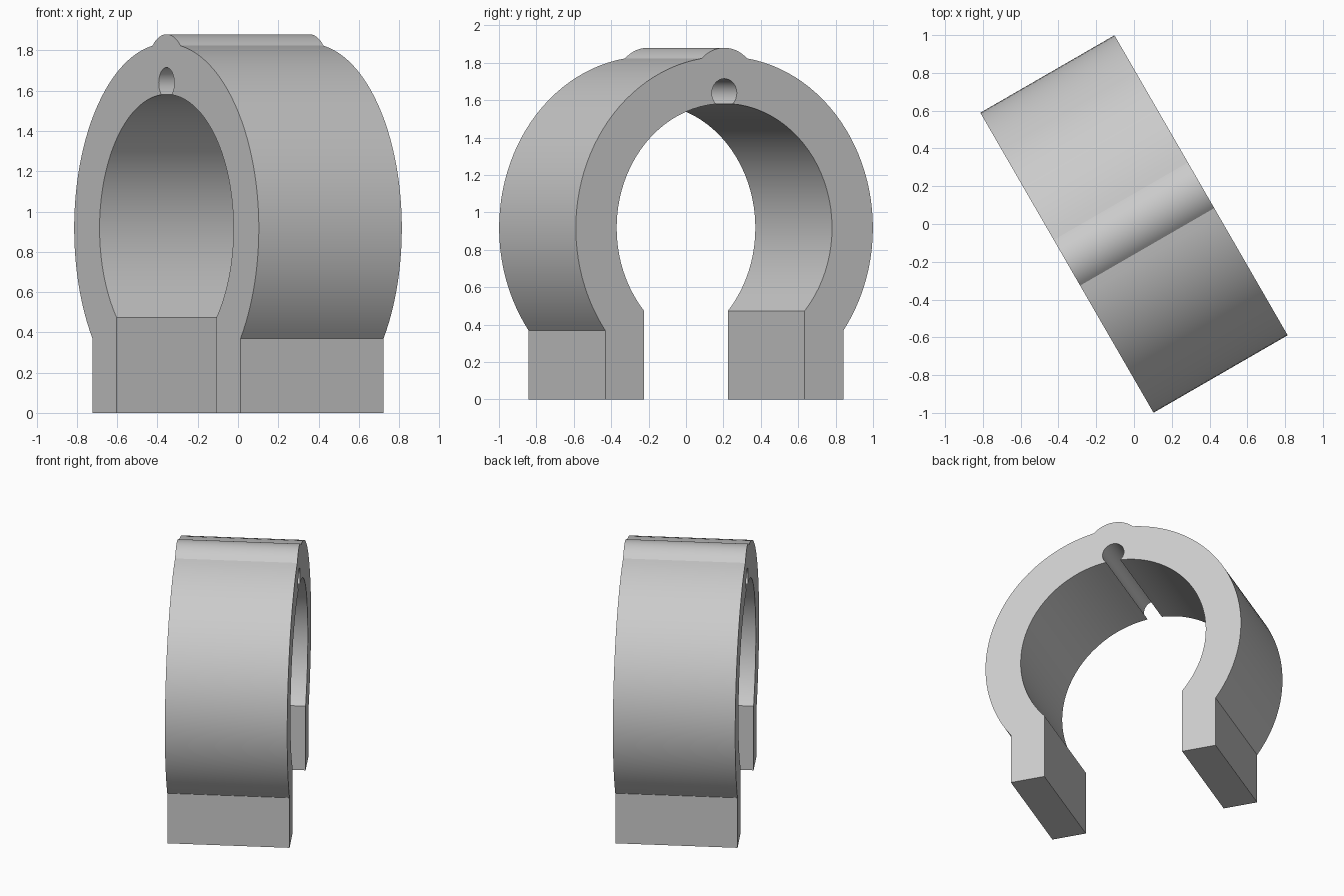
import bpy, bmesh, math

if "Cube" in bpy.data.objects:
    bpy.data.objects.remove(bpy.data.objects["Cube"])

CZ, R_OUT, R_IN = 0.917, 0.917, 0.665      # ring centre height and radii
LEG_OUT, LEG_IN = 0.735, 0.495             # leg faces, from the middle
BUMP_Z, BUMP_R = 1.68, 0.20                # raised rib on top
HOLE_Z, HOLE_R = 1.638, 0.077              # small groove in the roof
DEPTH = 0.82


def arc(cz, r, a0, a1, n):
    """Points on a circle, angle measured from straight up."""
    return [(r * math.sin(a0 + (a1 - a0) * i / n),
             cz + r * math.cos(a0 + (a1 - a0) * i / n)) for i in range(n + 1)]


def meet(cz, r, big_r):
    """Angle at which a small circle crosses the big ring circle."""
    d = cz - CZ
    return math.acos((big_r ** 2 - r ** 2 - d ** 2) / (2 * r * d))


# Half profile: outer line and inner line with equal point counts
t_bump, t_hole = meet(BUMP_Z, BUMP_R, R_OUT), meet(HOLE_Z, HOLE_R, R_IN)
outer = arc(BUMP_Z, BUMP_R, 0, t_bump, 8)
outer += arc(CZ, R_OUT, math.asin(outer[-1][0] / R_OUT),
             math.pi - math.asin(LEG_OUT / R_OUT), 36)[1:]
outer.append((LEG_OUT, 0))
inner = arc(HOLE_Z, HOLE_R, 0, t_hole, 14)
inner += arc(CZ, R_IN, math.asin(inner[-1][0] / R_IN),
             math.pi - math.asin(LEG_IN / R_IN), 30)[1:]
inner.append((LEG_IN, 0))

# End face as a mirrored strip, then extruded along the ring axis
bm = bmesh.new()
for s in (1, -1):
    rows = [[bm.verts.new((s * x, -DEPTH / 2, z)) for x, z in line]
            for line in (outer, inner)]
    for i in range(len(outer) - 1):
        bm.faces.new((rows[0][i], rows[0][i + 1], rows[1][i + 1], rows[1][i]))
bmesh.ops.remove_doubles(bm, verts=bm.verts, dist=1e-5)
bmesh.ops.recalc_face_normals(bm, faces=bm.faces)
ext = bmesh.ops.extrude_face_region(bm, geom=bm.faces[:], use_keep_orig=True)
bmesh.ops.translate(bm, vec=(0, DEPTH, 0),
                    verts=[g for g in ext["geom"] if isinstance(g, bmesh.types.BMVert)])
bmesh.ops.recalc_face_normals(bm, faces=bm.faces)

mesh = bpy.data.meshes.new("open_ring_clip")
bm.to_mesh(mesh)
bm.free()
grey = bpy.data.materials.new("light grey")
grey.diffuse_color = (0.6, 0.6, 0.6, 1)
grey.use_nodes = True
grey.node_tree.nodes["Principled BSDF"].inputs["Base Color"].default_value = grey.diffuse_color
mesh.materials.append(grey)

clip = bpy.data.objects.new("open_ring_clip", mesh)
bpy.context.collection.objects.link(clip)
clip.rotation_euler.z = math.radians(-60)
bpy.context.view_layer.objects.active = clip
clip.select_set(True)
bpy.ops.object.shade_smooth_by_angle(angle=math.radians(30))
